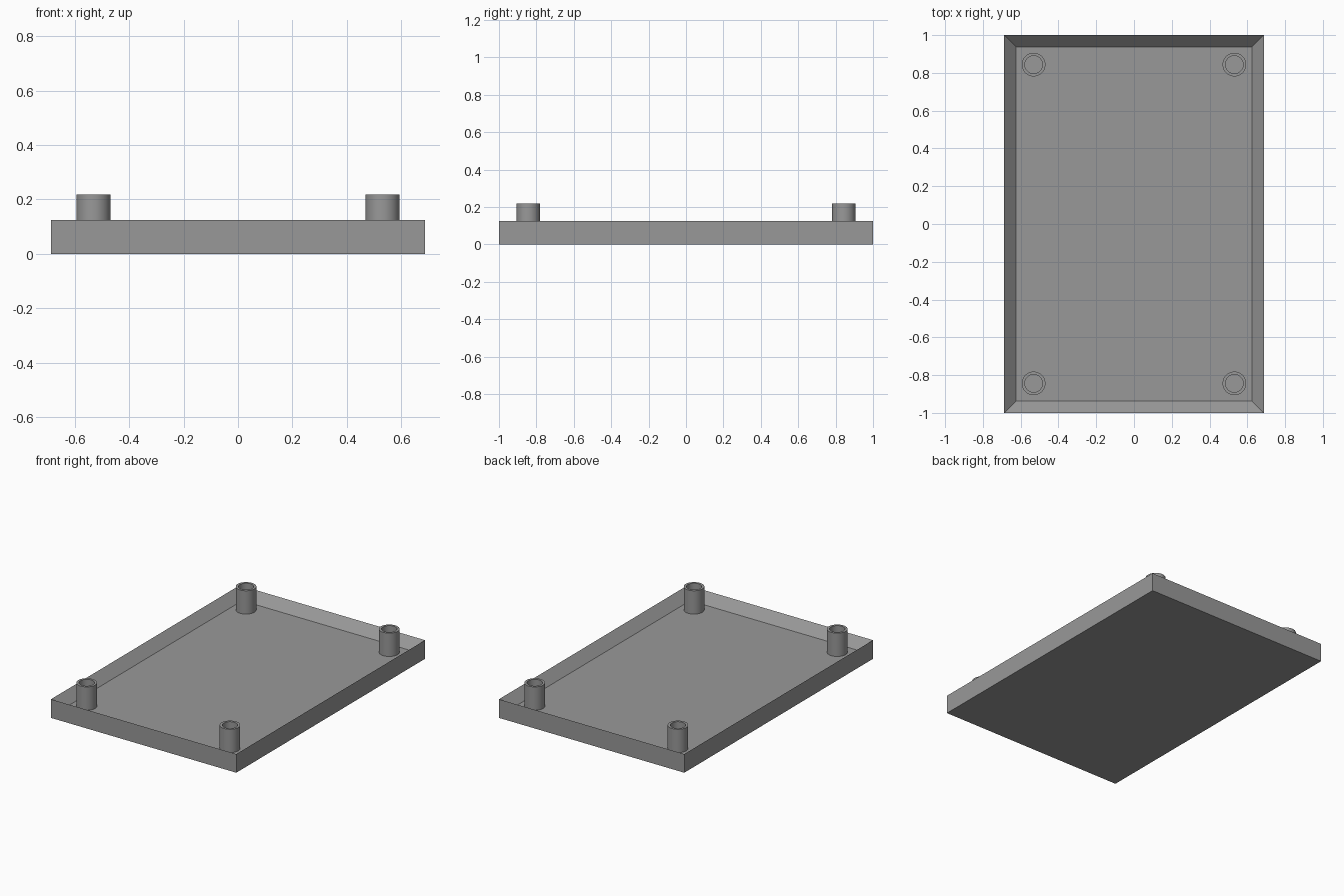
import bpy, bmesh, math

if "Cube" in bpy.data.objects:
    bpy.data.objects.remove(bpy.data.objects["Cube"])

U = 1 / 32            # modelling unit: the tray is 44 x 64 x 4 units
WALL = FLOOR = 2 * U

grey = bpy.data.materials.new("grey plastic")
grey.diffuse_color = (0.318, 0.318, 0.318, 1)
grey.use_nodes = True
grey.node_tree.nodes["Principled BSDF"].inputs["Base Color"].default_value = grey.diffuse_color


def finish(name, bm):
    bmesh.ops.recalc_face_normals(bm, faces=bm.faces)
    mesh = bpy.data.meshes.new(name)
    bm.to_mesh(mesh)
    bm.free()
    mesh.materials.append(grey)
    obj = bpy.data.objects.new(name, mesh)
    bpy.context.collection.objects.link(obj)
    return obj


# Tray: a box whose top is inset by the wall width and sunk to the floor
bm = bmesh.new()
bmesh.ops.create_cube(bm, size=1)
for v in bm.verts:
    v.co = (v.co.x * 44 * U, v.co.y * 64 * U, (v.co.z + 0.5) * 4 * U)
bm.normal_update()
top = max(bm.faces, key=lambda f: f.calc_center_median().z)
bmesh.ops.inset_region(bm, faces=[top], thickness=WALL, use_even_offset=True)
for v in top.verts:
    v.co.z = FLOOR
finish("tray", bm)


def hollow_post(name, x, y, outer=2 * U, inner=1.5 * U, height=7 * U, sides=48):
    # Spin a wall profile: outer foot, outer rim, inner rim, inner foot
    bm = bmesh.new()
    profile = [(outer, FLOOR), (outer, height), (inner, height), (inner, FLOOR)]
    verts = [bm.verts.new((r, 0, z)) for r, z in profile]
    edges = [bm.edges.new(pair) for pair in zip(verts, verts[1:])]
    bmesh.ops.spin(bm, geom=verts + edges, cent=(0, 0, 0), axis=(0, 0, 1),
                   angle=math.tau, steps=sides, use_merge=True)
    bmesh.ops.remove_doubles(bm, verts=bm.verts, dist=1e-5)
    obj = finish(name, bm)
    obj.location = (x, y, 0)
    bpy.ops.object.select_all(action='DESELECT')
    obj.select_set(True)
    bpy.context.view_layer.objects.active = obj
    bpy.ops.object.shade_smooth_by_angle(angle=math.radians(30))


# Four corner posts
for side, sx in (("left", -1), ("right", 1)):
    for end, sy in (("front", -1), ("back", 1)):
        hollow_post(f"{end}_{side}_post", sx * 17 * U, sy * 27 * U)
